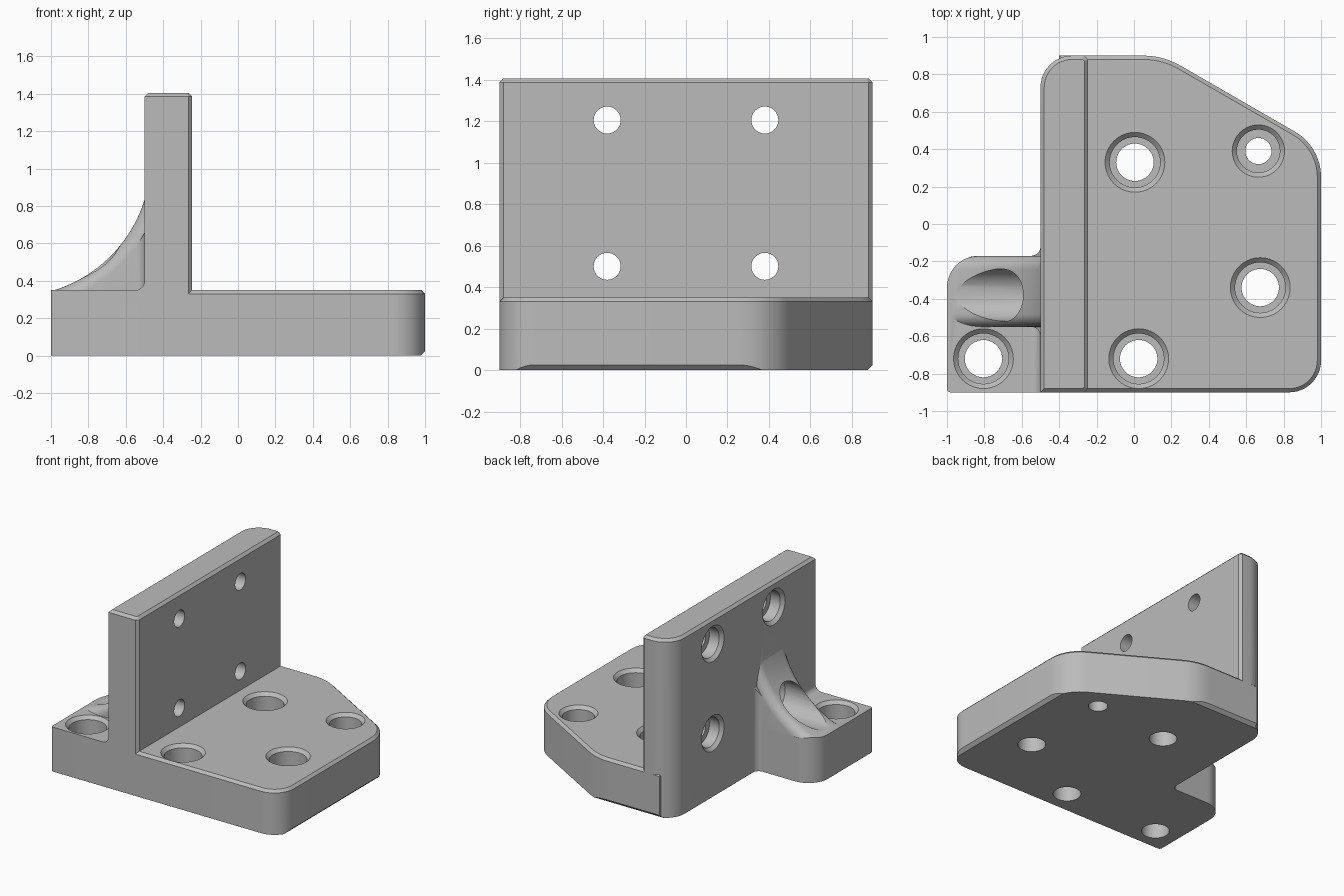
import bpy, bmesh, math
from mathutils import Vector, Matrix

if "Cube" in bpy.data.objects:
    bpy.data.objects.remove(bpy.data.objects["Cube"])

grey = bpy.data.materials.new("machined_grey")
grey.diffuse_color = (0.5, 0.5, 0.5, 1)
grey.use_nodes = True
grey.node_tree.nodes["Principled BSDF"].inputs["Base Color"].default_value = grey.diffuse_color


def loft(name, rings, planes=()):
    """Closed solid through equal-length rings, optionally trimmed by planes."""
    bm = bmesh.new()
    vs = [[bm.verts.new(p) for p in r] for r in rings]
    n = len(vs[0])
    for a, b in zip(vs, vs[1:]):
        for i in range(n):
            j = (i + 1) % n
            bm.faces.new((a[i], a[j], b[j], b[i]))
    bm.faces.new(vs[0][::-1])
    bm.faces.new(vs[-1])
    bmesh.ops.recalc_face_normals(bm, faces=bm.faces[:])
    for co, no in planes:
        cut = bmesh.ops.bisect_plane(bm, geom=bm.verts[:] + bm.edges[:] + bm.faces[:],
                                     plane_co=co, plane_no=no, clear_outer=True)
        edges = [e for e in cut["geom_cut"] if isinstance(e, bmesh.types.BMEdge)]
        bmesh.ops.edgeloop_fill(bm, edges=edges)
        bmesh.ops.recalc_face_normals(bm, faces=bm.faces[:])
    me = bpy.data.meshes.new(name)
    bm.to_mesh(me)
    bm.free()
    me.materials.append(grey)
    ob = bpy.data.objects.new(name, me)
    bpy.context.collection.objects.link(ob)
    return ob


def rounded(corners, seg=12):
    """Polygon from (x, y, radius) corners."""
    out = []
    for i, (x, y, r) in enumerate(corners):
        p = Vector((x, y))
        if r == 0:
            out.append(p)
            continue
        u = (Vector(corners[i - 1][:2]) - p).normalized()
        v = (Vector(corners[(i + 1) % len(corners)][:2]) - p).normalized()
        half = u.angle(v) / 2
        c = p + (u + v).normalized() * r / math.sin(half)
        s = p + u * r / math.tan(half) - c
        e = p + v * r / math.tan(half) - c
        a = math.atan2(s.y, s.x)
        d = math.atan2(s.x * e.y - s.y * e.x, s.dot(e))
        for k in range(seg + 1):
            t = a + d * k / seg
            out.append(c + Vector((math.cos(t), math.sin(t))) * r)
    return out


def inset(poly, c):
    res = []
    for i, p in enumerate(poly):
        d1 = (p - poly[i - 1]).normalized()
        d2 = (poly[(i + 1) % len(poly)] - p).normalized()
        n1, n2 = Vector((-d1.y, d1.x)), Vector((-d2.y, d2.x))
        res.append(p + (n1 + n2) * c / (1 + n1.dot(n2)))
    return res


def prism(name, poly, z0, z1, chamfer=0, planes=()):
    rings = [[(p.x, p.y, z0) for p in poly], [(p.x, p.y, z1 - chamfer) for p in poly]]
    if chamfer:
        rings.append([(p.x, p.y, z1) for p in inset(poly, chamfer)])
    return loft(name, rings, planes)


def lathe(name, profile, matrix, seg=40):
    rings = [[matrix @ Vector((r * math.cos(2 * math.pi * k / seg),
                               r * math.sin(2 * math.pi * k / seg), z))
              for k in range(seg)] for r, z in profile]
    return loft(name, rings)


def boolean(target, tool, op):
    m = target.modifiers.new("bool", 'BOOLEAN')
    m.operation, m.solver, m.object = op, 'EXACT', tool
    bpy.context.view_layer.objects.active = target
    bpy.ops.object.modifier_apply(modifier=m.name)
    bpy.data.objects.remove(tool)


# Base plate, with chamfered top rim and underside edges
under_right = ((0.975, 0, 0), (1, 0, -1))
under_back = ((0, 0.875, 0), (0, 1, -1))
bracket = prism("angle_bracket", rounded([
    (-0.4, -0.9, 0), (1, -0.9, 0.17), (1, 0.413, 0.28), (0.156, 0.9, 0.4), (-0.4, 0.9, 0)]),
    0, 0.35, 0.02, (under_right, under_back))

# Upright wall
wall = prism("upright_wall", rounded([
    (-0.5, -0.9, 0), (-0.265, -0.9, 0), (-0.245, -0.88, 0),
    (-0.245, 0.88, 0), (-0.265, 0.9, 0), (-0.5, 0.9, 0.17)]),
    0, 1.405, 0.02, (under_back,))

# Side foot, filleted into the wall
foot = prism("side_foot", rounded([
    (-0.4, -0.9, 0), (-0.4, -0.1, 0), (-0.5, -0.1, 0), (-0.5, -0.17, 0.05),
    (-1, -0.17, 0.17), (-1, -0.9, 0.02)]), 0, 0.35)

# Small fillet where the foot meets the wall
fillet = rounded([(-0.4, 0.3, 0), (-0.4, 0.45, 0), (-0.5, 0.45, 0),
                  (-0.5, 0.35, 0.05), (-0.57, 0.35, 0), (-0.57, 0.3, 0)])
foot_fillet = loft("foot_fillet", [[(p.x, y, p.y) for p in fillet] for y in (-0.9, -0.45)])

# Concave gusset with rounded upper edges
CX, CZ, R, EDGE = -1.2, 1.05, 0.733, 0.07
steps = [(EDGE * (1 - math.cos(k * math.pi / 16)), EDGE * (1 - math.sin(k * math.pi / 16)))
         for k in range(9)]
stations = ([(-0.7, EDGE)] + [(-0.55 + s, d) for s, d in steps]
            + [(-0.17 - s, d) for s, d in reversed(steps)] + [(-0.02, EDGE)])
rings = []
for y, drop in stations:
    arc = [math.radians(-80 + 70 * k / 28) for k in range(29)]
    ring = [(CX + (R + drop) * math.cos(a), y, CZ + (R + drop) * math.sin(a)) for a in arc]
    rings.append(ring + [(-0.35, y, ring[-1][2]), (-0.35, y, 0.2), (ring[0][0], y, 0.2)])
gusset = loft("gusset", rings)
plan = prism("gusset_plan", rounded([
    (-0.4, -0.62, 0), (-0.4, -0.1, 0), (-0.5, -0.1, 0), (-0.5, -0.17, 0.05),
    (-1, -0.17, 0.17), (-1, -0.55, 0), (-0.5, -0.55, 0.05), (-0.5, -0.62, 0)]), 0.1, 1.1)
boolean(gusset, plan, 'INTERSECT')

for part in (wall, foot, foot_fillet, gusset):
    boolean(bracket, part, 'UNION')

# Counterbored holes down through the base: x, y, through radius, bore radius
for x, y, r, b in [(0.005, 0.33, 0.1, 0.135), (0.675, -0.34, 0.1, 0.135),
                   (0.025, -0.72, 0.1, 0.135), (-0.805, -0.72, 0.1, 0.135),
                   (0.665, 0.39, 0.07, 0.115)]:
    prof = [(r, -0.1), (r, 0.12), (b, 0.12), (b, 0.325), (b + 0.035, 0.36)]
    boolean(bracket, lathe("base_hole", prof, Matrix.Translation((x, y, 0))), 'DIFFERENCE')

# Counterbored holes through the wall; one runs out through the gusset
for y in (-0.38, 0.38):
    for z in (0.5, 1.205):
        prof = [(0.065, 0.1), (0.065, 0.39), (0.115, 0.39), (0.115, 0.475), (0.14, 0.5)]
        prof.append((0.14, 1.2) if y < 0 and z < 1 else (0.15, 0.51))
        mat = Matrix.Translation((0, y, z)) @ Matrix.Rotation(math.radians(-90), 4, 'Y')
        boolean(bracket, lathe("wall_hole", prof, mat), 'DIFFERENCE')

bpy.ops.object.select_all(action='DESELECT')
bracket.select_set(True)
bpy.context.view_layer.objects.active = bracket
bpy.ops.object.shade_smooth_by_angle(angle=math.radians(28))
